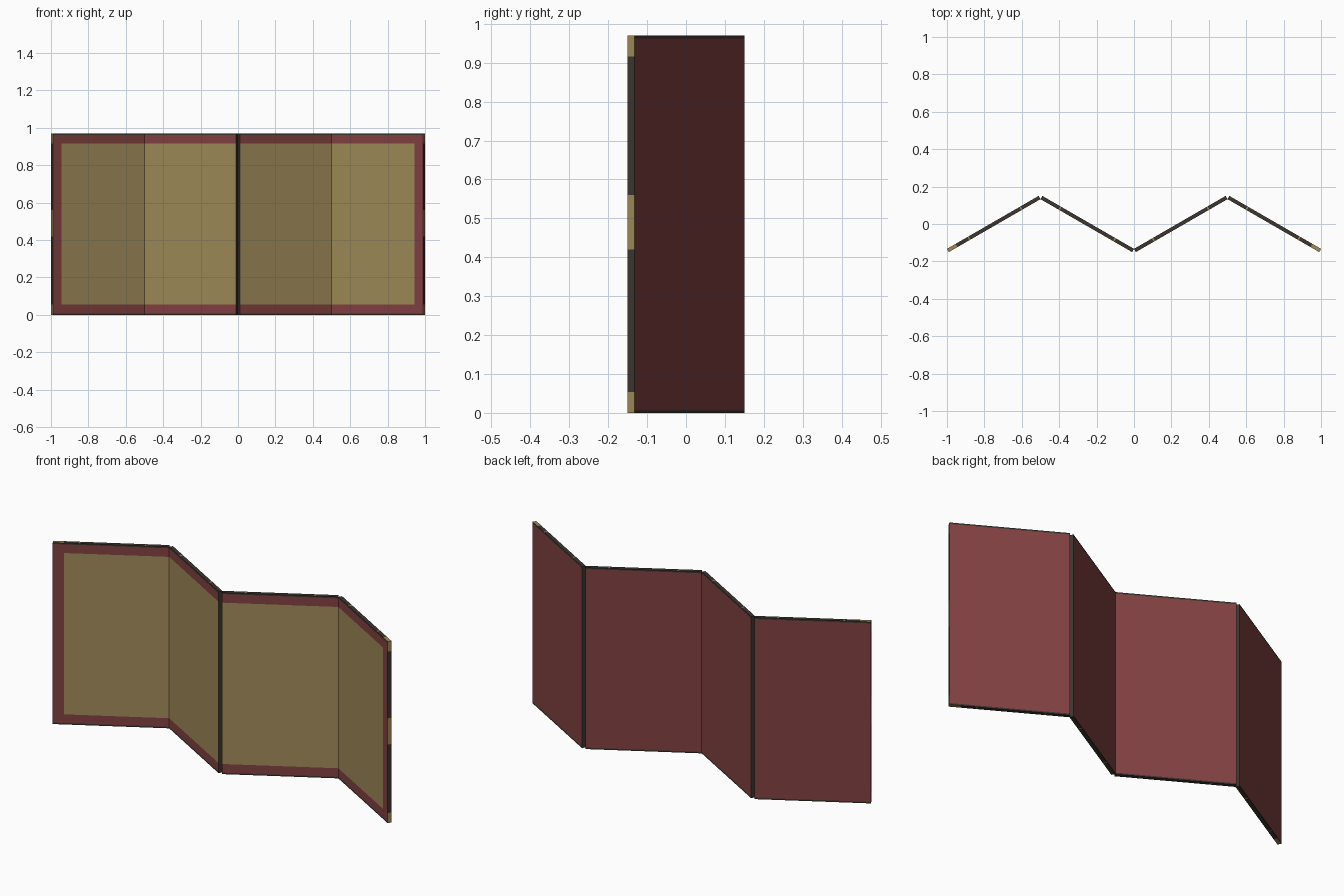
import bpy, bmesh, math
from mathutils import Vector

if "Cube" in bpy.data.objects:
    bpy.data.objects.remove(bpy.data.objects["Cube"])

L, T, H = 0.566, 0.02, 0.97      # leaf length, thickness, height
B, LIP = 0.054, 0.008            # cloth border width, dark lip height
C, S = math.cos(math.radians(30)), math.sin(math.radians(30))
FOLD_Y = 0.1328                  # y of the front crease line


def material(name, rgb):
    m = bpy.data.materials.new(name)
    m.diffuse_color = (*rgb, 1)
    m.use_nodes = True
    m.node_tree.nodes["Principled BSDF"].inputs["Base Color"].default_value = m.diffuse_color
    return m


MATS = [material("red_cloth", (0.225, 0.052, 0.054)),
        material("gold_leaf", (0.350, 0.258, 0.100)),
        material("dark_lacquer", (0.046, 0.037, 0.029))]
RED, GOLD, DARK = range(3)


def leaf(name, fold_x, side, outer):
    """One leaf, running from a front crease towards +x or -x (side)."""
    bm = bmesh.new()
    bmesh.ops.create_cube(bm, size=1)
    for v in bm.verts:
        v.co = Vector(((v.co.x + 0.5) * L, (v.co.y + 0.5) * T, (v.co.z + 0.5) * H))
    # cut lines for border, lip and edge fittings
    specks = [0.115, L - 0.13 if outer else L - 0.115]
    cuts_s = [s + d for s in specks for d in (-0.004, 0.004)]
    if outer:
        cuts_s.append(L - B)
    cuts_z = [LIP, B, 0.42, 0.56, H - B, H - LIP]
    for axis, cuts in ((0, cuts_s), (2, cuts_z)):
        n = Vector((axis == 0, 0, axis == 2))
        for c in cuts:
            bmesh.ops.bisect_plane(bm, geom=bm.verts[:] + bm.edges[:] + bm.faces[:],
                                   plane_co=n * c, plane_no=n)
    bm.normal_update()
    # colours by face direction and position
    for f in bm.faces:
        n, p = f.normal, f.calc_center_median()
        if abs(n.y) > 0.5:
            if p.z < LIP or p.z > H - LIP:
                f.material_index = DARK
            elif n.y < 0 and B < p.z < H - B and not (outer and p.x > L - B):
                f.material_index = GOLD
            else:
                f.material_index = RED
        elif abs(n.z) > 0.5:
            gold = any(abs(p.x - s) < 0.004 for s in specks) or (outer and p.x > L - B)
            f.material_index = GOLD if gold else DARK
        else:
            gold = outer and n.x > 0 and (p.z < B or p.z > H - B or 0.42 < p.z < 0.56)
            f.material_index = GOLD if gold else DARK
    # swing the leaf into the zigzag
    for v in bm.verts:
        s, t, z = v.co
        v.co = Vector((fold_x + side * (s * C + t * S), FOLD_Y - s * S + t * C, z))
    bmesh.ops.recalc_face_normals(bm, faces=bm.faces[:])
    me = bpy.data.meshes.new(name)
    bm.to_mesh(me)
    bm.free()
    for m in MATS:
        me.materials.append(m)
    bpy.context.collection.objects.link(bpy.data.objects.new(name, me))


# two mirrored pairs of leaves
for fold_x, label in ((-0.5, "left"), (0.5, "right")):
    for side in (-1, 1):
        outer = side * fold_x > 0
        leaf(f"{label}_{'outer' if outer else 'inner'}_screen_leaf", fold_x, side, outer)
